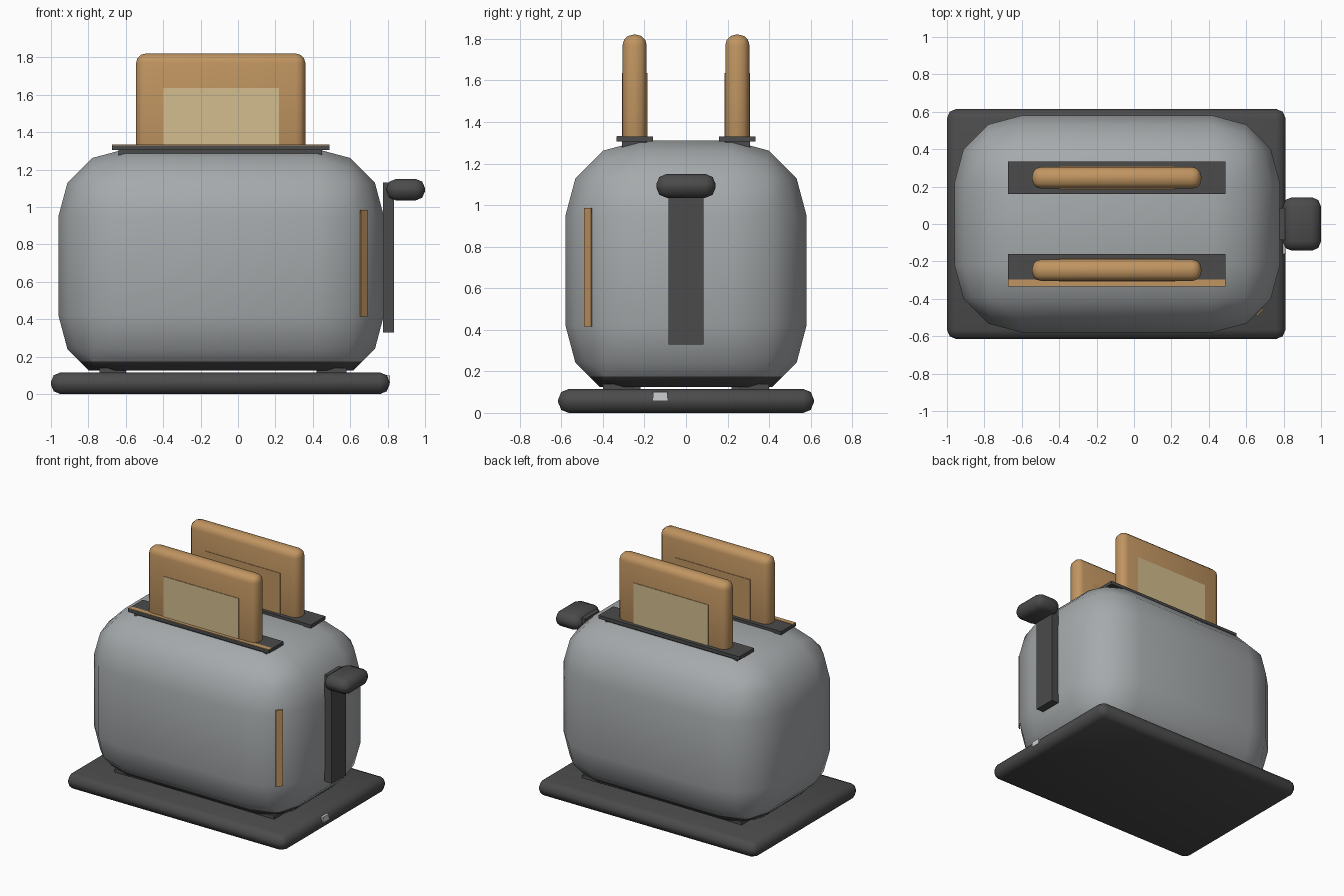
import bpy, bmesh, math
from mathutils import Vector, Matrix

if "Cube" in bpy.data.objects:
    bpy.data.objects.remove(bpy.data.objects["Cube"], do_unlink=True)


def material(name, rgb):
    m = bpy.data.materials.new(name)
    m.use_nodes = True
    m.diffuse_color = (*rgb, 1)
    m.node_tree.nodes["Principled BSDF"].inputs["Base Color"].default_value = (*rgb, 1)
    return m


steel = material("brushed steel", (0.38, 0.40, 0.41))
dark = material("dark plastic", (0.07, 0.07, 0.07))
crust = material("toast crust", (0.53, 0.30, 0.12))
crumb = material("bread crumb", (0.65, 0.51, 0.27))
pale = material("pale grey", (0.60, 0.61, 0.62))


def box_mesh(lo, hi, bevel=0, segments=2):
    lo, hi = Vector(lo), Vector(hi)
    bm = bmesh.new()
    bmesh.ops.create_cube(bm, size=1)
    for v in bm.verts:
        v.co = (lo + hi) / 2 + v.co * (hi - lo)
    if bevel:
        bmesh.ops.bevel(bm, geom=bm.edges[:], offset=bevel, segments=segments,
                        profile=0.5, affect='EDGES')
    return bm


def finish(name, bm, mats, smooth=False):
    bmesh.ops.recalc_face_normals(bm, faces=bm.faces[:])
    mesh = bpy.data.meshes.new(name)
    bm.to_mesh(mesh)
    bm.free()
    ob = bpy.data.objects.new(name, mesh)
    bpy.context.scene.collection.objects.link(ob)
    for m in mats:
        mesh.materials.append(m)
    if smooth:
        bpy.ops.object.select_all(action='DESELECT')
        ob.select_set(True)
        bpy.context.view_layer.objects.active = ob
        bpy.ops.object.shade_smooth_by_angle(angle=math.radians(48))
    return ob


def box(name, lo, hi, mat, bevel=0, segments=2):
    return finish(name, box_mesh(lo, hi, bevel, segments), [mat], bevel > 0)


# Base tray with a small pale tag on its side
box("base", (-1, -0.615, 0), (0.81, 0.615, 0.115), dark, 0.05)
box("base_tag", (0.79, -0.16, 0.06), (0.814, -0.09, 0.1), pale)

# Rounded body, flat underneath, with a dark lower rim
bm = box_mesh((-0.96, -0.58, 0.06), (0.78, 0.58, 1.31), 0.36, 3)
for z, clear in ((0.125, True), (0.175, False)):
    cut = bmesh.ops.bisect_plane(bm, geom=bm.verts[:] + bm.edges[:] + bm.faces[:],
                                 plane_co=(0, 0, z), plane_no=(0, 0, 1),
                                 clear_inner=clear)
    if clear:
        rim = [e for e in cut["geom_cut"] if isinstance(e, bmesh.types.BMEdge)]
        bmesh.ops.contextual_create(bm, geom=rim)
for f in bm.faces:
    f.material_index = int(f.calc_center_median().z < 0.175)
finish("body", bm, [steel, dark], True)

# Feet
for x0, x1 in ((-0.74, -0.6), (0.42, 0.58)):
    for y0, y1 in ((-0.4, -0.22), (0.22, 0.4)):
        box("foot", (x0, y0, 0.1), (x1, y1, 0.14), dark)

# Slots, each with a slice of toast; side is -1 at the front, 1 at the back
for side, label in ((-1, "front"), (1, "back")):
    y = side * 0.247
    box(label + "_slot_frame", (-0.675, y - 0.087, 1.305), (0.49, y + 0.087, 1.33), dark)
    box(label + "_slot_well", (-0.64, y - 0.06, 1.2), (0.45, y + 0.06, 1.307), dark)
    box(label + "_toast", (-0.545, y - 0.058, 1.275), (0.36, y + 0.058, 1.82), crust, 0.05, 3)
    # Crumb panel, pale on the outward face only
    bm = box_mesh((-0.4, y - 0.062, 1.32), (0.22, y + 0.062, 1.635))
    for f in bm.faces:
        f.material_index = int(f.normal.y * side > 0.5)
    finish(label + "_toast_crumb", bm, [crust, crumb])

# Warm strip along the front slot frame
box("slot_strip", (-0.675, -0.333, 1.326), (0.49, -0.297, 1.333), crust)

# Warm vertical strip on the front left corner
bm = box_mesh((-0.024, -0.005, -0.285), (0.024, 0.004, 0.285))
bmesh.ops.transform(bm, matrix=Matrix.Translation((0.671, -0.471, 0.7))
                    @ Matrix.Rotation(math.radians(45), 4, 'Z'), verts=bm.verts[:])
finish("corner_strip", bm, [crust])

# Lever track and knob
box("lever_track", (0.775, -0.085, 0.33), (0.835, 0.085, 1.13), dark)
box("lever_knob", (0.795, -0.143, 1.035), (1.0, 0.143, 1.15), dark, 0.05)
